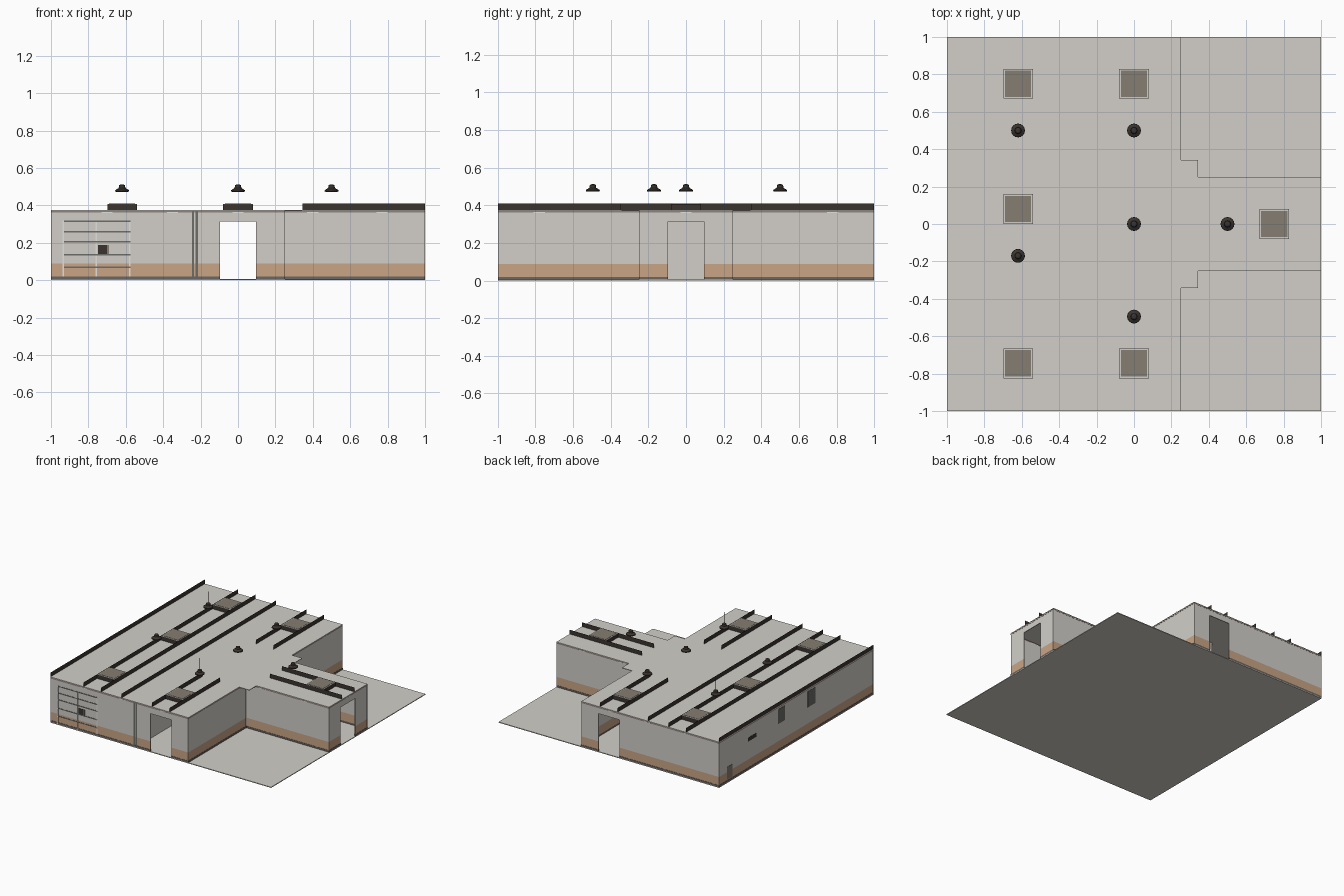
import bpy, bmesh, math

if "Cube" in bpy.data.objects:
    bpy.data.objects.remove(bpy.data.objects["Cube"])

def mat(name, r, g, b):
    m = bpy.data.materials.new(name)
    m.diffuse_color = (r, g, b, 1)
    m.use_nodes = True
    m.node_tree.nodes["Principled BSDF"].inputs["Base Color"].default_value = m.diffuse_color
    return m

GREY = mat("plaster_grey", .645, .625, .585)
TAN = mat("tan_band", .59, .375, .24)
BASE = mat("skirting_grey", .14, .135, .125)
TRIM = mat("cornice_brown", .29, .23, .20)
DARK = mat("dark_steel", .042, .034, .028)
GRILLE = mat("grille_brown", .24, .205, .165)
WHITE = mat("shelf_white", .76, .75, .72)
SLATE = mat("post_grey", .15, .15, .14)

def finish(name, bm, mats):
    me = bpy.data.meshes.new(name)
    bm.to_mesh(me)
    bm.free()
    for m in mats:
        me.materials.append(m)
    ob = bpy.data.objects.new(name, me)
    bpy.context.collection.objects.link(ob)
    return ob

def add_box(bm, x0, x1, y0, y1, z0, z1, idx=0):
    vs = bmesh.ops.create_cube(bm, size=1)["verts"]
    for v in vs:
        v.co = ((x0 + x1) / 2 + v.co.x * (x1 - x0),
                (y0 + y1) / 2 + v.co.y * (y1 - y0),
                (z0 + z1) / 2 + v.co.z * (z1 - z0))
    for f in {f for v in vs for f in v.link_faces}:
        f.material_index = idx

def box(name, m, *dims):
    bm = bmesh.new()
    add_box(bm, *dims)
    return finish(name, bm, [m])

def upright(name, m, x0, y0, x1, y1, z0, z1):
    """single upright sheet standing on a line"""
    bm = bmesh.new()
    bm.faces.new([bm.verts.new(c) for c in
                  ((x0, y0, z0), (x1, y1, z0), (x1, y1, z1), (x0, y0, z1))])
    return finish(name, bm, [m])

# floor slab
box("floor", GREY, -1, 1, -1, 1, 0, .006)

# roof: main block, overhanging hub and east wing in one outline
ROOF = .375
half = [(1, .25), (.342, .25), (.342, .342), (.25, .342), (.25, 1), (-1, 1)]
outline = half + [(x, -y) for x, y in reversed(half)]
bm = bmesh.new()
f = bm.faces.new([bm.verts.new((x, y, ROOF - .005)) for x, y in outline])
top = bmesh.ops.extrude_face_region(bm, geom=[f])["geom"]
for v in top:
    if isinstance(v, bmesh.types.BMVert):
        v.co.z = ROOF
bmesh.ops.recalc_face_normals(bm, faces=bm.faces)
finish("roof", bm, [GREY])

# walls in horizontal layers: (z0, z1, material, inset from outer line)
LAYERS = [(.006, .02, 2, 0), (.02, .088, 1, .002), (.088, .361, 0, .002), (.361, .37, 3, .001)]

def wall(name, axis, pos, out, a, b, door=False, lights=()):
    """axis: direction the wall runs; pos: outer face; out: outward sign"""
    bm = bmesh.new()
    def piece(s, e, z0, z1, idx, inset):
        p = sorted((pos - out * inset, pos - out * .008))
        if axis == "x":
            add_box(bm, s, e, p[0], p[1], z0, z1, idx)
        else:
            add_box(bm, p[0], p[1], s, e, z0, z1, idx)
    for z0, z1, idx, inset in LAYERS:
        spans = [(a, -.095), (.095, b)] if door else [(a, b)]
        for s, e in spans:
            piece(s, e, z0, z1, idx, inset)
    if door:
        piece(-.095, .095, .315, .361, 0, .002)
        piece(-.095, .095, .361, .37, 3, .001)
    for c in lights:
        piece(c - .03, c + .03, .36, .365, 4, 0)
    finish(name, bm, [GREY, TAN, BASE, TRIM, WHITE])

wall("front_wall", "x", -1, -1, -1, .25, True, (-.7, -.35, 0))
wall("back_wall", "x", 1, 1, -1, .25, True, (-.7, -.35, 0))
wall("west_wall", "y", -1, -1, -1, 1)
wall("east_end_wall", "y", 1, 1, -.25, .25, True, (0,))
for s, n in ((-1, "front"), (1, "back")):
    lo, hi = sorted((s * .25, s))
    wall(n + "_arm_side_wall", "y", .25, 1, lo, hi, False, (s * .78,))
    wall(n + "_wing_side_wall", "x", s * .25, s, .25, 1, False, (.4, .77))
    # slim corner pillars just inside the wall ends
    for x, y, p in ((.965, .22, "wing"), (.222, .97, "arm"), (-.975, .975, "west")):
        y *= s
        box(f"{n}_{p}_pillar", GREY, x - .018, x + .018, y - .018, y + .018, .006, .37)

# inner partition with its steel end posts
box("partition", GREY, -.245, -.225, -.99, .62, .006, .37)
for i, x in enumerate((-.24, -.221)):
    box(f"partition_post_{i}", SLATE, x - .006, x + .006, -1.0, -.985, .006, .37)

# upright roof rails
RZ = (ROOF, .41)
for i, x in enumerate((-1, -.7, -.54, -.355)):
    upright(f"long_rail_{i}", DARK, x, -1, x, 1, *RZ)
for s in (-.08, .08):
    for lo, hi, n in ((-1, -.345, "front"), (.345, 1, "back")):
        upright(n + "_arm_rail", DARK, s, lo, s, hi, *RZ)
    upright("wing_rail", DARK, .345, s, 1, s, *RZ)

# roof vents with grille plates
for x, y in ((-.62, .75), (0, .75), (-.62, .08), (-.62, -.745), (0, -.745), (.75, 0)):
    box("vent_box", DARK, x - .079, x + .079, y - .08, y + .08, ROOF, .406)
    box("vent_rim", GREY, x - .079, x + .079, y - .08, y + .08, .406, .408)
    box("vent_grille", GRILLE, x - .07, x + .07, y - .07, y + .07, .408, .41)

# pendant lamps: lathed shade on a hair-thin wire
PROFILE = [(.03, .472), (.037, .475), (.036, .482), (.018, .493), (.016, .508), (.008, .512)]
N = 16
W = .0004
for x, y in ((-.62, .5), (0, .5), (0, 0), (.5, 0), (-.62, -.17), (0, -.495)):
    bm = bmesh.new()
    rings = [[bm.verts.new((x + r * math.cos(math.tau * k / N), y + r * math.sin(math.tau * k / N), z))
              for k in range(N)] for r, z in PROFILE]
    for a, b in zip(rings, rings[1:]):
        for k in range(N):
            bm.faces.new((a[k], a[(k + 1) % N], b[(k + 1) % N], b[k]))
    bm.faces.new(rings[0][::-1])
    bm.faces.new(rings[-1])
    add_box(bm, x - W, x + W, y - W, y + W, .51, .605)
    finish("pendant_lamp", bm, [DARK])

# shelving showing through the front wall
for z in (.07, .135, .205, .26, .315):
    box("shelf_board", SLATE, -.93, -.575, -1, -.9, z - .004, z + .004)
for x in (-.935, -.757, -.578):
    box("shelf_upright", WHITE, x - .004, x + .004, -1, -.9, .006, .32)
box("shelf_crate", DARK, -.748, -.7, -1, -.95, .139, .187)
box("shelf_crate_side", GRILLE, -.7, -.69, -1, -.95, .139, .187)

# fittings showing through the west wall
for name, m, y, w, z0, z1 in (("west_panel_a", SLATE, .19, .09, .23, .35),
                              ("west_panel_b", SLATE, -.2, .10, .22, .35),
                              ("west_bracket", DARK, .57, .11, .235, .265),
                              ("west_hatch", GRILLE, .86, .07, .03, .13)):
    box(name, m, -1, -.99, y - w / 2, y + w / 2, z0, z1)
